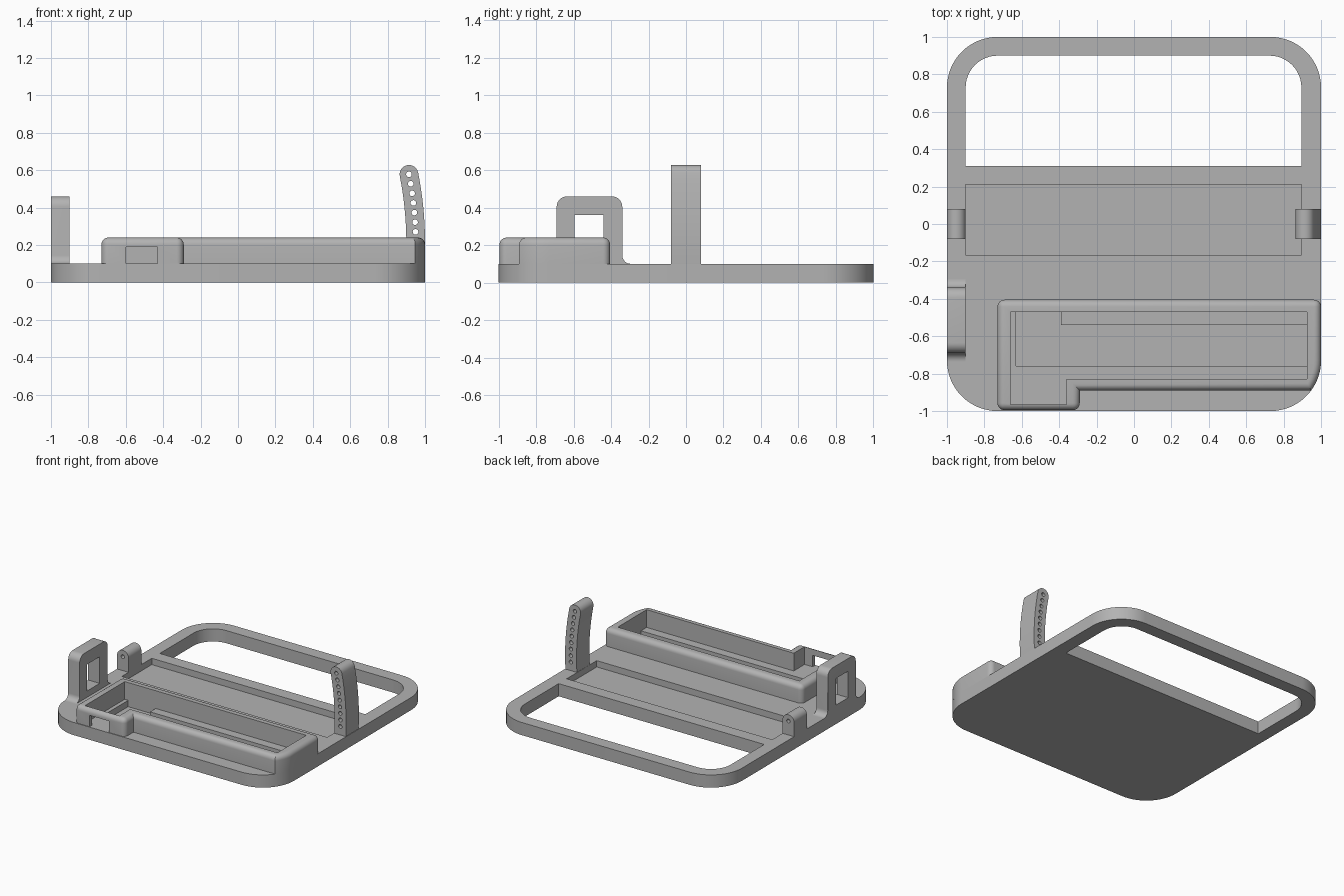
import bpy, bmesh, math
from mathutils import Vector

if "Cube" in bpy.data.objects:
    bpy.data.objects.remove(bpy.data.objects["Cube"], do_unlink=True)

grey = bpy.data.materials.new("plain grey")
grey.use_nodes = True
grey.diffuse_color = (0.45, 0.45, 0.45, 1)
grey.node_tree.nodes["Principled BSDF"].inputs["Base Color"].default_value = (0.45, 0.45, 0.45, 1)


def rounded(corners, segs=10):
    """Polygon from (u, v, radius) corners, with the corners filleted."""
    out = []
    for i, (u, v, r) in enumerate(corners):
        p = Vector((u, v))
        if r == 0:
            out.append(p)
            continue
        a = (Vector(corners[i - 1][:2]) - p).normalized()
        b = (Vector(corners[(i + 1) % len(corners)][:2]) - p).normalized()
        half = a.angle(b) / 2
        centre = p + (a + b).normalized() * r / math.sin(half)
        start, end = p + a * r / math.tan(half) - centre, p + b * r / math.tan(half) - centre
        sweep = math.pi - 2 * half
        for k in range(segs + 1):
            t = k / segs
            out.append(centre + (start * math.sin((1 - t) * sweep) + end * math.sin(t * sweep)) / math.sin(sweep))
    return out


def rect(u0, v0, u1, v1):
    return [(u0, v0), (u1, v0), (u1, v1), (u0, v1)]


def circle(u, v, r, n=20):
    return [(u + r * math.cos(math.tau * k / n), v + r * math.sin(math.tau * k / n)) for k in range(n)]


def prism(name, pts, axis, lo, hi, bevel=None, width=0.05):
    """Extrude a profile along an axis; bevel picks the edges to round."""
    place = {"x": lambda u, v, w: (w, u, v), "y": lambda u, v, w: (u, w, v), "z": lambda u, v, w: (u, v, w)}[axis]
    bm = bmesh.new()
    low = [bm.verts.new(place(p[0], p[1], lo)) for p in pts]
    high = [bm.verts.new(place(p[0], p[1], hi)) for p in pts]
    bm.faces.new(low)
    bm.faces.new(high)
    for i in range(len(pts)):
        bm.faces.new((low[i - 1], low[i], high[i], high[i - 1]))
    bmesh.ops.recalc_face_normals(bm, faces=bm.faces)
    if bevel:
        edges = [e for e in bm.edges if bevel(e.verts[0].co, e.verts[1].co)]
        bmesh.ops.bevel(bm, geom=edges, offset=width, segments=6, profile=0.5, affect="EDGES", clamp_overlap=True)
        bmesh.ops.recalc_face_normals(bm, faces=bm.faces)
    mesh = bpy.data.meshes.new(name)
    bm.to_mesh(mesh)
    bm.free()
    mesh.materials.append(grey)
    ob = bpy.data.objects.new(name, mesh)
    bpy.context.scene.collection.objects.link(ob)
    return ob


def cut(ob, cutters):
    """Subtract the cutters, then discard them."""
    for c in cutters:
        c.hide_render = True
        mod = ob.modifiers.new("cut", "BOOLEAN")
        mod.operation, mod.solver, mod.object = "DIFFERENCE", "EXACT", c
    bpy.context.view_layer.update()
    mesh = bpy.data.meshes.new_from_object(ob.evaluated_get(bpy.context.evaluated_depsgraph_get()))
    ob.modifiers.clear()
    ob.data = mesh
    for c in cutters:
        bpy.data.objects.remove(c, do_unlink=True)


TOP = 0.10
R = 0.27

# Base plate with its open window, wide groove and the recess under the tray
plate = prism("base_plate", rounded([(-1, -1, R), (1, -1, R), (1, 1, R), (-1, 1, R)], 16), "z", 0, TOP)
window = rounded([(-0.9, 0.31, 0), (0.895, 0.31, 0), (0.895, 0.9, 0.17), (-0.9, 0.9, 0.17)], 12)
recess = [(-0.63, -0.76), (0.925, -0.76), (0.925, -0.54), (-0.39, -0.54), (-0.39, -0.47), (-0.63, -0.47)]
cut(plate, [prism("window_cutter", window, "z", -1, 1),
            prism("groove_cutter", rect(-0.9, -0.165, 0.895, 0.21), "z", 0.05, 1),
            prism("recess_cutter", recess, "z", 0.05, 1)])

# Tray with rounded rim, following the plate's front left corner
X0, X1, YB, YF = -0.73, -0.29, -0.405, -0.89
sharp = math.asin((-YF - 1 + R) / R)
arc = [(1 - R + R * math.cos(sharp * k / 8), -1 + R - R * math.sin(sharp * k / 8)) for k in range(8, -1, -1)]
outline = [(X0, -0.995), (X1, -0.995), (X1, YF)] + arc + [(1, YB), (X0, YB)]
round_corners = [(X0, -0.995), (X1, -0.995), (1, YB), (X0, YB)]


def tray_edge(a, b):
    if a.z > 0.2 and b.z > 0.2:
        return True
    upright = abs(a.z - b.z) > 0.1
    return upright and any(abs(a.x - x) + abs(a.y - y) < 0.001 for x, y in round_corners)


tray = prism("tray", outline, "z", TOP, 0.24, tray_edge, 0.05)
pocket = [(-0.66, -0.965), (-0.36, -0.965), (-0.36, -0.83), (0.925, -0.83), (0.925, -0.47), (-0.66, -0.47)]
cut(tray, [prism("pocket_cutter", pocket, "z", 0, 1),
           prism("port_cutter", rect(-0.6, 0.05, -0.43, 0.19), "y", -1.1, -0.9)])

# Upright loop on the right edge, flared at its foot
loop = rounded([(-0.74, 0.09, 0), (-0.74, TOP, 0), (-0.69, TOP, 0.045), (-0.69, 0.46, 0.055),
                (-0.34, 0.46, 0.055), (-0.34, TOP, 0.045), (-0.29, TOP, 0), (-0.29, 0.09, 0)], 8)
guard = prism("upright_loop", loop, "x", -1, -0.9,
              lambda a, b: max(a.x, b.x) < -0.99 and min(a.z, b.z) > 0.14, 0.045)
cut(guard, [prism("opening_cutter", rect(-0.595, 0.15, -0.44, 0.36), "x", -2, 0)])

# Pivot lug on the right edge
PX, PZ, HALF, HOLE = -0.95, 0.21, 0.08, 0.015
lug = prism("pivot_lug", rounded([(-1, 0.09, 0), (-0.9, 0.09, 0), (-0.9, 0.26, 0.049), (-1, 0.26, 0.049)]), "y", -HALF, HALF)
cut(lug, [prism("pivot_cutter", circle(PX, PZ, HOLE), "y", -1, 1)])

# Curved arm on the left edge: an arc about the pivot, with a row of holes
def polar(r, a):
    return (PX + r * math.cos(a), PZ + r * math.sin(a))


RAD, END, START = 1.9, 0.195, -0.062
angles = [START + (END - START) * k / 14 for k in range(15)]
tip = polar(RAD, END)
cap = [(tip[0] + 0.05 * math.cos(END + math.pi * k / 12), tip[1] + 0.05 * math.sin(END + math.pi * k / 12))
       for k in range(1, 12)]
profile = [polar(RAD + 0.05, a) for a in angles] + cap + [polar(RAD - 0.05, a) for a in reversed(angles)]
arm = prism("curved_arm", [(min(x, 1), z) for x, z in profile], "y", -HALF, HALF)
cut(arm, [prism("hole_cutter", circle(*polar(RAD, END - 0.0272 * k), HOLE), "y", -1, 1) for k in range(9)])

# Smooth shading with sharp creases kept
parts = [plate, tray, guard, lug, arm]
for ob in bpy.context.view_layer.objects:
    ob.select_set(ob in parts)
bpy.context.view_layer.objects.active = plate
bpy.ops.object.shade_smooth_by_angle(angle=math.radians(30))
